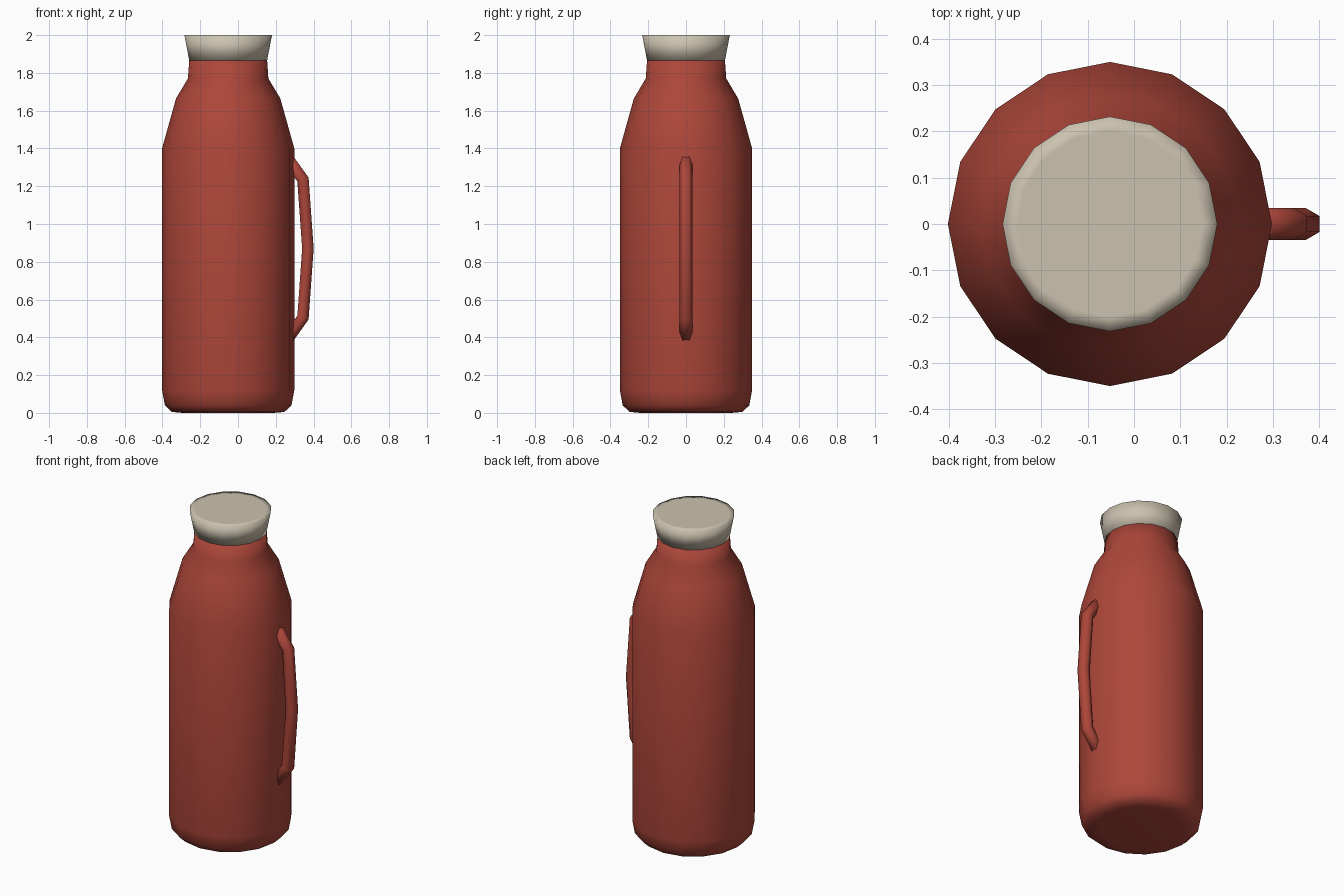
import bpy, bmesh, math
from mathutils import Vector

SIDES = 16
AXIS_X = -0.052

cube = bpy.data.objects.get("Cube")
if cube:
    bpy.data.objects.remove(cube, do_unlink=True)


def material(name, rgb):
    mat = bpy.data.materials.new(name)
    mat.use_nodes = True
    mat.diffuse_color = (*rgb, 1)
    bsdf = next(n for n in mat.node_tree.nodes if n.type == "BSDF_PRINCIPLED")
    bsdf.inputs["Base Color"].default_value = (*rgb, 1)
    bsdf.inputs["Roughness"].default_value = 0.6
    return mat


def skin(name, rings, mat):
    """Join equal-sized rings of points into a capped, smooth surface."""
    bm = bmesh.new()
    loops = [[bm.verts.new(p) for p in ring] for ring in rings]
    for a, b in zip(loops, loops[1:]):
        n = len(a)
        for i in range(n):
            j = (i + 1) % n
            bm.faces.new((a[i], a[j], b[j], b[i]))
    bm.faces.new(loops[0][::-1])
    bm.faces.new(loops[-1])
    bmesh.ops.recalc_face_normals(bm, faces=bm.faces)
    for f in bm.faces:
        f.smooth = True
    mesh = bpy.data.meshes.new(name)
    bm.to_mesh(mesh)
    bm.free()
    mesh.materials.append(mat)
    obj = bpy.data.objects.new(name, mesh)
    bpy.context.collection.objects.link(obj)
    return obj


def lathe(name, profile, mat):
    """Turn (radius, height) pairs around the bottle axis."""
    angles = [math.tau * i / SIDES for i in range(SIDES)]
    rings = [[(AXIS_X + r * math.cos(a), r * math.sin(a), z) for a in angles]
             for r, z in profile]
    return skin(name, rings, mat)


def hex_tube(name, path, radius, mat):
    """Sweep a hexagon along a path in the xz plane with mitred corners."""
    pts = [Vector((x, 0, z)) for x, z in path]
    rings = []
    for i, p in enumerate(pts):
        before = (p - pts[max(i - 1, 0)]).normalized()
        after = (pts[min(i + 1, len(pts) - 1)] - p).normalized()
        tangent = (before + after).normalized()
        side = Vector((tangent.z, 0, -tangent.x))
        stretch = 1 / max(tangent.dot(after), tangent.dot(before))
        ring = []
        for k in range(6):
            a = math.tau * k / 6
            ring.append(p + Vector((0, radius * math.cos(a), 0))
                        + side * (radius * stretch * math.sin(a)))
        rings.append(ring)
    return skin(name, rings, mat)


red = material("brick red", (0.42, 0.062, 0.042))
cream = material("warm cream", (0.6, 0.54, 0.43))

# Bottle with rounded foot, sloping shoulder and short neck
lathe("bottle_body", [(0.24, 0), (0.298, 0.005), (0.335, 0.04), (0.35, 0.12),
                      (0.35, 1.4), (0.276, 1.665), (0.213, 1.77),
                      (0.206, 1.87)], red)

# Flared stopper
lathe("stopper", [(0.206, 1.865), (0.232, 2), (0.2, 2)], cream)

# Side handle, ends sunk into the body
hex_tube("handle", [(0.255, 1.36), (0.344, 1.235), (0.37, 0.87),
                    (0.344, 0.505), (0.255, 0.38)], 0.035, red)
